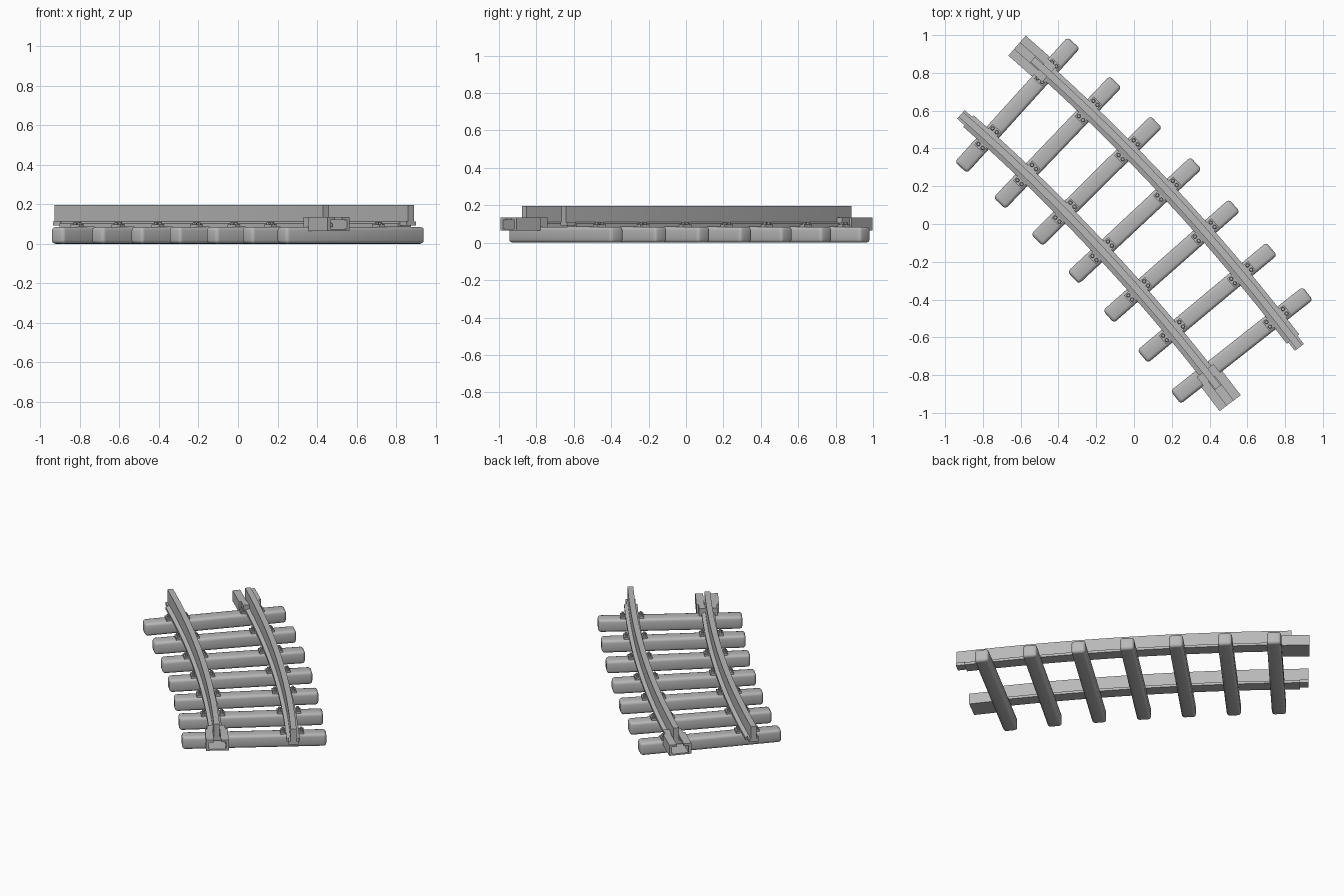
import bpy, bmesh, math
from mathutils import Matrix, Vector

cube = bpy.data.objects.get("Cube")
if cube:
    bpy.data.objects.remove(cube)

# One plain grey for everything
grey = bpy.data.materials.new("plain grey")
grey.use_nodes = True
colour = (0.48, 0.48, 0.48, 1)
grey.diffuse_color = colour
grey.node_tree.nodes["Principled BSDF"].inputs["Base Color"].default_value = colour

# Curve layout: offsets are radial, angles are degrees from the middle sleeper
RADIUS, MID, STEP = 10.3, 43.05, 1.615
GAUGE = 0.235
PLAIN_END, HEAD_END, BOX_END = 5.92, 5.4, 6.0
TIE_TOP = 0.085


def direction(deg):
    a = math.radians(MID + deg)
    return Vector((math.cos(a), math.sin(a), 0))


CENTRE = Vector((0.003, 0.0185, 0)) - RADIUS * direction(0)


def point(offset, deg, z):
    return CENTRE + (RADIUS + offset) * direction(deg) + Vector((0, 0, z))


def finish(name, bm, smooth=False):
    bmesh.ops.recalc_face_normals(bm, faces=bm.faces)
    mesh = bpy.data.meshes.new(name)
    bm.to_mesh(mesh)
    bm.free()
    obj = bpy.data.objects.new(name, mesh)
    bpy.context.collection.objects.link(obj)
    mesh.materials.append(grey)
    if smooth:
        bpy.ops.object.select_all(action='DESELECT')
        obj.select_set(True)
        bpy.context.view_layer.objects.active = obj
        bpy.ops.object.shade_smooth_by_angle(angle=math.radians(35))
    return obj


def sweep(bm, profile, base, start, end, steps):
    """Sweep a closed (offset, z) profile along the arc."""
    rings = []
    for i in range(steps + 1):
        deg = start + (end - start) * i / steps
        rings.append([bm.verts.new(point(base + o, deg, z)) for o, z in profile])
    n = len(profile)
    for a, b in zip(rings, rings[1:]):
        for j in range(n):
            k = (j + 1) % n
            bm.faces.new((a[j], a[k], b[k], b[j]))
    bm.faces.new(rings[0])
    bm.faces.new(rings[-1])


def rect(half, low, high):
    return [(-half, low), (half, low), (half, high), (-half, high)]


def block(bm, size, offset, deg, z, along=0, bevel=0):
    """Box aligned with the radial direction, z is its underside."""
    made = bmesh.ops.create_cube(bm, size=1)["verts"]
    bmesh.ops.scale(bm, vec=size, verts=made)
    if bevel:
        edges = list({e for v in made for e in v.link_edges})
        made = bmesh.ops.bevel(bm, geom=edges, offset=bevel, segments=3,
                               profile=0.5, affect='EDGES')["verts"]
    turn = Matrix.Rotation(math.radians(MID + deg), 4, 'Z')
    move = Matrix.Translation(point(offset, deg, z + size[2] / 2))
    shift = Matrix.Translation((0, along, 0))
    bmesh.ops.transform(bm, matrix=move @ turn @ shift, verts=made)


# Sleepers
tie_angles = [STEP * (3 - i) for i in range(7)]
for i, deg in enumerate(tie_angles):
    bm = bmesh.new()
    block(bm, (0.89, 0.088, TIE_TOP), 0, deg, 0, bevel=0.018)
    finish(f"sleeper_{i + 1}", bm, smooth=True)

# Rails: side is -1 inner, +1 outer; the joint box sits on opposite ends
rail_profile = [(-0.041, TIE_TOP), (0.041, TIE_TOP), (0.041, 0.102), (0.018, 0.112),
                (0.018, 0.197), (-0.018, 0.197), (-0.018, 0.112), (-0.041, 0.102)]
box_profile = [(-0.07, 0.064), (0.07, 0.064), (0.07, 0.136), (0.022, 0.136),
               (0.022, 0.121), (0.052, 0.121), (0.052, 0.074), (-0.052, 0.074),
               (-0.052, 0.121), (-0.022, 0.121), (-0.022, 0.136), (-0.07, 0.136)]
for label, side in (("inner", -1), ("outer", 1)):
    base = side * GAUGE
    foot_end = PLAIN_END - 0.3
    bm = bmesh.new()
    sweep(bm, rail_profile, base, side * HEAD_END, -side * foot_end, 16)
    # plain end: web runs on above a narrow tongue
    sweep(bm, rect(0.018, 0.112, 0.197), base, -side * foot_end, -side * PLAIN_END, 1)
    sweep(bm, rect(0.03, 0.092, 0.112), base, -side * foot_end, -side * PLAIN_END, 1)
    finish(f"{label}_rail", bm, smooth=True)

    # Joint box: slotted channel at the end, narrower collar behind it
    bm = bmesh.new()
    wide = BOX_END - 0.92
    sweep(bm, box_profile, base, side * BOX_END, side * wide, 1)
    for s in (-1, 1):
        cheek = [(s * o, z) for o, z in rect(0.02, TIE_TOP - 0.004, 0.136)]
        sweep(bm, cheek, base + s * 0.036, side * wide, side * (wide - 0.32), 1)
    finish(f"{label}_joint_box", bm)

    # Rail clips with two bolt heads on each side of the rail
    bm = bmesh.new()
    for i, deg in enumerate(tie_angles):
        if side < 0 and i == 6:
            continue
        for s in (-1, 1):
            spot = base + s * 0.052
            block(bm, (0.042, 0.06, 0.013), spot, deg, TIE_TOP - 0.001)
            for t in (-1, 1):
                head = bmesh.ops.create_cone(bm, cap_ends=True, segments=8, radius1=0.011,
                                             radius2=0.008, depth=0.014)["verts"]
                tangent = Vector((0, 0, 1)).cross(direction(deg))
                place = point(spot + s * 0.004, deg, TIE_TOP + 0.018) + tangent * t * 0.015
                bmesh.ops.translate(bm, vec=place, verts=head)
    finish(f"{label}_rail_clips", bm)
